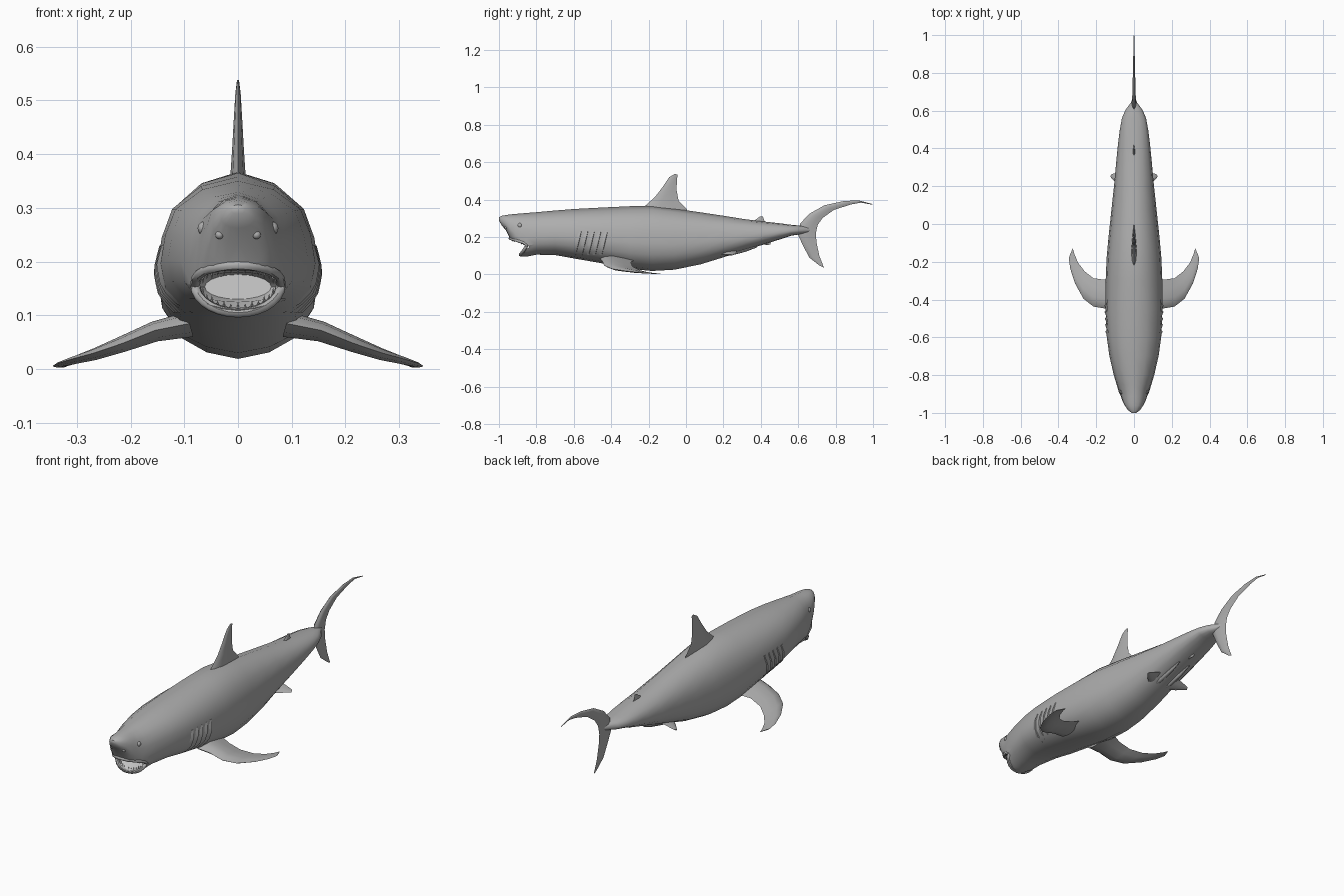
import bpy, bmesh, math
from mathutils import Vector

if "Cube" in bpy.data.objects:
    bpy.data.objects.remove(bpy.data.objects["Cube"])


def material(name, v):
    m = bpy.data.materials.new(name)
    m.diffuse_color = (v, v, v, 1)
    m.use_nodes = True
    m.node_tree.nodes["Principled BSDF"].inputs["Base Color"].default_value = m.diffuse_color
    return m


HIDE = material("grey hide", 0.42)
MOUTH = material("pale mouth", 0.62)


def make(name, bm, mats=(HIDE,), angle=45):
    bmesh.ops.recalc_face_normals(bm, faces=bm.faces)
    me = bpy.data.meshes.new(name)
    bm.to_mesh(me)
    bm.free()
    ob = bpy.data.objects.new(name, me)
    bpy.context.collection.objects.link(ob)
    for m in mats:
        me.materials.append(m)
    smooth(ob, angle)
    return ob


def smooth(ob, angle):
    bpy.ops.object.select_all(action='DESELECT')
    bpy.context.view_layer.objects.active = ob
    ob.select_set(True)
    bpy.ops.object.shade_smooth_by_angle(angle=math.radians(angle))


def loft(bm, rings, closed=False):
    """Bridge equal-sized closed rings, capping the ends unless closed."""
    vs = [[bm.verts.new(p) for p in r] for r in rings]
    n = len(vs[0])
    pairs = list(zip(vs, vs[1:])) + ([(vs[-1], vs[0])] if closed else [])
    for a, b in pairs:
        for i in range(n):
            bm.faces.new((a[i], a[(i + 1) % n], b[(i + 1) % n], b[i]))
    if not closed:
        bm.faces.new(vs[0])
        bm.faces.new(vs[-1])


# Body stations: y, bottom z, top z, half width
STATIONS = [
    (-1.0, .288, .306, .012), (-.985, .262, .314, .032), (-.962, .235, .318, .048),
    (-.94, .19, .321, .06), (-.912, .14, .324, .07), (-.885, .097, .326, .08),
    (-.85, .096, .329, .092), (-.8, .106, .333, .107), (-.7, .104, .342, .13),
    (-.6, .086, .35, .144), (-.45, .06, .358, .151), (-.3, .03, .365, .15),
    (-.18, .019, .367, .145), (-.06, .026, .352, .134), (.08, .055, .332, .119),
    (.2, .092, .314, .106), (.32, .13, .295, .095), (.42, .162, .283, .085),
    (.5, .187, .274, .075), (.56, .207, .266, .064), (.605, .214, .262, .045),
    (.64, .222, .256, .018), (.67, .23, .25, .005)]
# Half cross-section: width share, height share
SECTION = [(0, 0), (.4, .035), (.72, .11), (.94, .25), (1, .42), (.94, .62),
           (.81, .8), (.46, .94), (0, 1)]


def lerp_table(rows, t, key=0):
    for a, b in zip(rows, rows[1:]):
        if a[key] <= t <= b[key]:
            f = (t - a[key]) / (b[key] - a[key])
            return [p + (q - p) * f for p, q in zip(a, b)]
    return rows[0] if t < rows[0][key] else rows[-1]


def surface_x(y, z):
    _, lo, hi, w = lerp_table(STATIONS, y)
    return w * lerp_table(SECTION, (z - lo) / (hi - lo), 1)[0]


# Body
bm = bmesh.new()
full = SECTION + [(-w, t) for w, t in SECTION[-2:0:-1]]
loft(bm, [[(w * hw, y, lo + t * (hi - lo)) for w, t in full]
          for y, lo, hi, hw in STATIONS])
body = make("body", bm, (HIDE, MOUTH))

# Mouth cavity, cut from the head: y, half width, bottom z, top z
bm = bmesh.new()
rings = []
for y, hx, lo, hi in [(-1.03, .1, .10, .196), (-.93, .092, .105, .193),
                      (-.885, .09, .112, .188), (-.845, .088, .125, .18),
                      (-.76, .062, .13, .176)]:
    rings.append([(hx * math.cos(k * math.tau / 20), y,
                   (lo + hi) / 2 + (hi - lo) / 2 * math.sin(k * math.tau / 20))
                  for k in range(20)])
loft(bm, rings)
for f in bm.faces:
    f.material_index = 1
cutter = make("mouth_cutter", bm, (HIDE, MOUTH))
cutter.hide_render = True
mod = body.modifiers.new("mouth", 'BOOLEAN')
mod.operation, mod.solver, mod.object = 'DIFFERENCE', 'EXACT', cutter
bpy.context.view_layer.objects.active = body
bpy.ops.object.modifier_apply(modifier="mouth")
bpy.data.objects.remove(cutter)
smooth(body, 45)


# Lips
def lip(a, upper):
    c = max(0, math.cos(a))
    x = .08 * math.sin(a)
    if upper:
        return Vector((x, -.848 - .092 * c, .157 + .036 * c ** .7))
    return Vector((x, -.848 - .037 * c, .157 - .052 * c))


N = 14
path = [lip(-math.pi / 2 + math.pi * k / N, True) for k in range(N)]
path += [lip(math.pi / 2 - math.pi * k / N, False) for k in range(N)]
bm = bmesh.new()
rings = []
for i, p in enumerate(path):
    t = (path[(i + 1) % len(path)] - path[i - 1]).normalized()
    out = Vector((p.x, 0, p.z - .152))
    out = (out - t * out.dot(t)).normalized()
    side = t.cross(out)
    rings.append([p + .009 * (out * math.cos(k * math.tau / 8)
                              + side * math.sin(k * math.tau / 8)) for k in range(8)])
loft(bm, rings, closed=True)
make("lips", bm)

# Teeth
for upper in (True, False):
    bm = bmesh.new()
    for k in range(15):
        p = lip(-1.25 + 2.5 * k / 14, upper)
        p = Vector((p.x * .93, p.y + .008, p.z))
        d = -1 if upper else 1
        h = (.02 if k % 2 else .016) * d
        base = [bm.verts.new(p + Vector((.0045 * math.cos(q), .003 * math.sin(q), 0)))
                for q in (0, math.pi / 2, math.pi, 3 * math.pi / 2)]
        tip = bm.verts.new(p + Vector((0, .004, h)))
        bm.faces.new(base)
        for i in range(4):
            bm.faces.new((base[i], base[(i + 1) % 4], tip))
    make("upper_teeth" if upper else "lower_teeth", bm, angle=20)


# Fins: lens sections between a leading and a trailing point
def fin(name, sections, normal):
    bm = bmesh.new()
    n = Vector(normal).normalized()
    shape = [(0, 0), (.12, .7), (.35, 1), (.7, .55), (1, 0),
             (.7, -.55), (.35, -1), (.12, -.7)]
    loft(bm, [[Vector(a).lerp(Vector(b), u) + n * (v * th) for u, v in shape]
              for a, b, th in sections])
    make(name, bm)


def upright(name, rows):
    fin(name, [((0, a, b), (0, c, d), t) for a, b, c, d, t in rows], (1, 0, 0))


upright("tail_fin", [
    (.715, .047, .738, .036, .002), (.66, .09, .713, .10, .005),
    (.625, .155, .698, .17, .008), (.598, .215, .694, .22, .012),
    (.61, .272, .704, .265, .012), (.66, .325, .73, .302, .009),
    (.74, .37, .79, .345, .007), (.84, .392, .88, .374, .005),
    (.92, .397, .935, .384, .003), (.997, .377, 1.0, .373, .0015)])
upright("dorsal_fin", [
    (-.26, .345, .01, .325, .017), (-.215, .37, .005, .348, .014),
    (-.165, .415, -.04, .395, .011), (-.125, .468, -.05, .45, .008),
    (-.09, .52, -.049, .50, .005), (-.06, .538, -.045, .534, .002)])
upright("second_dorsal_fin", [
    (.345, .28, .43, .275, .007), (.375, .295, .418, .288, .005),
    (.396, .311, .412, .309, .002)])
upright("anal_fin", [
    (.38, .165, .46, .185, .007), (.415, .16, .452, .172, .005),
    (.437, .158, .452, .16, .002)])

for s, side in ((1, "right"), (-1, "left")):
    # Pectoral and pelvic fins
    fin("pectoral_fin_" + side, [((s * a, b, c), (s * d, e, f), t)
        for a, b, c, d, e, f, t in [
            (.09, -.46, .085, .09, -.27, .08, .024),
            (.155, -.447, .072, .155, -.295, .066, .019),
            (.215, -.437, .048, .215, -.287, .044, .015),
            (.268, -.395, .03, .262, -.25, .024, .011),
            (.312, -.315, .018, .296, -.205, .012, .007),
            (.338, -.235, .01, .316, -.158, .006, .004),
            (.345, -.18, .006, .324, -.128, .003, .002)]], (s * .3, 0, 1))
    fin("pelvic_fin_" + side, [((s * a, b, c), (s * d, e, f), t)
        for a, b, c, d, e, f, t in [
            (.045, .17, .11, .045, .27, .13, .01),
            (.09, .21, .108, .08, .27, .122, .006),
            (.125, .25, .105, .118, .265, .11, .002)]], (s * .4, 0, 1))

    # Clasper
    bm = bmesh.new()
    loft(bm, [[(s * (.03 + r * math.cos(k * math.tau / 8)), y, z + r * math.sin(k * math.tau / 8))
               for k in range(8)]
              for y, z, r in [(.18, .105, .006), (.24, .112, .011),
                              (.32, .131, .009), (.38, .148, .003)]])
    make("clasper_" + side, bm)

    # Gill flaps
    bm = bmesh.new()
    for g in range(5):
        rings = []
        for k in range(8):
            f = k / 7
            z = .105 + .125 * f
            y = -.59 + .035 * g + .03 * f
            lift = .007 * math.sin(math.pi * (.1 + .8 * f))
            rings.append([(s * (surface_x(yy, z) + o), yy, z) for yy, o in
                          ((y - .028, -.003), (y, lift), (y + .004, -.006))])
        loft(bm, rings)
    make("gills_" + side, bm, angle=35)

    # Eye and nostril
    for name, y, z, r in (("eye_", -.888, .262, .013), ("nostril_", -.963, .25, .008)):
        bm = bmesh.new()
        bmesh.ops.create_uvsphere(bm, u_segments=12, v_segments=8, radius=r)
        bmesh.ops.translate(bm, verts=bm.verts, vec=(s * (surface_x(y, z) - r * .5), y, z))
        make(name + side, bm)
